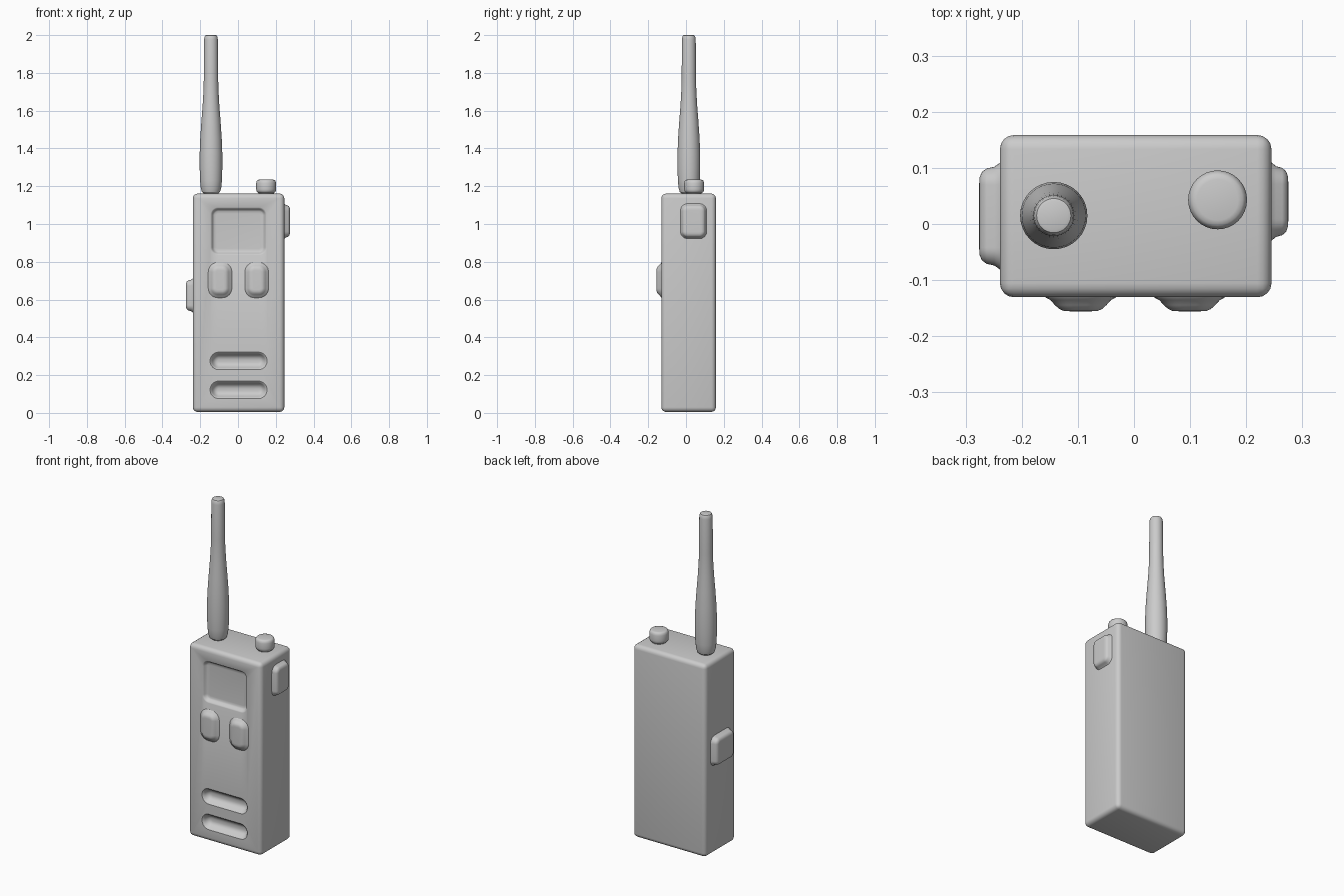
import bpy, bmesh
from math import pi, cos, sin

if "Cube" in bpy.data.objects:
    bpy.data.objects.remove(bpy.data.objects["Cube"])

FRONT, RIGHT, LEFT, UP = (pi/2, 0, 0), (pi/2, 0, pi/2), (pi/2, 0, -pi/2), (0, 0, 0)


def smooth(ob, angle=35):
    bpy.ops.object.select_all(action='DESELECT')
    ob.select_set(True)
    bpy.context.view_layer.objects.active = ob
    bpy.ops.object.shade_smooth_by_angle(angle=angle * pi / 180)


def loft(name, loc, rot, w, h, r, profile, n=8):
    """Rounded-rectangle rings stacked along a (inset, height) profile, capped."""
    bm = bmesh.new()
    rings = []
    for inset, z in profile:
        a, b = w / 2 - inset, h / 2 - inset
        rr = min(max(r - inset, 0.004), a, b)
        ring = []
        for q, (sx, sy) in enumerate(((1, 1), (-1, 1), (-1, -1), (1, -1))):
            for i in range(n + 1):
                t = (q + i / n) * pi / 2
                ring.append(bm.verts.new((sx * (a - rr) + rr * cos(t),
                                          sy * (b - rr) + rr * sin(t), z)))
        rings.append(ring)
    for lo, hi in zip(rings, rings[1:]):
        for i in range(len(lo)):
            j = (i + 1) % len(lo)
            bm.faces.new((lo[i], lo[j], hi[j], hi[i]))
    bm.faces.new(rings[0][::-1])
    bm.faces.new(rings[-1])
    bmesh.ops.remove_doubles(bm, verts=bm.verts, dist=1e-5)
    bmesh.ops.recalc_face_normals(bm, faces=bm.faces)
    me = bpy.data.meshes.new(name)
    bm.to_mesh(me)
    bm.free()
    ob = bpy.data.objects.new(name, me)
    ob.location, ob.rotation_euler = loc, rot
    bpy.context.collection.objects.link(ob)
    smooth(ob)
    return ob


# Body: softly bevelled box
bpy.ops.mesh.primitive_cube_add(size=1, location=(0.003, 0.014, 0.583))
body = bpy.context.object
body.name = "body"
body.scale = (0.484, 0.289, 1.156)
bpy.ops.object.transform_apply(location=False, rotation=False, scale=True)
bev = body.modifiers.new("bevel", 'BEVEL')
bev.width, bev.segments = 0.025, 4

# Recesses in the front: screen and two speaker slots, with rounded lips
FY = -0.1305
screen = [(0.032, -0.022), (0.02, -0.021), (0.013, -0.017), (0.008, -0.008),
          (0.003, -0.002), (-0.004, 0.001), (-0.004, 0.03)]
slot = [(0.036, -0.036), (0.026, -0.034), (0.016, -0.027), (0.008, -0.014),
        (0.002, -0.004), (-0.005, 0.001), (-0.005, 0.03)]
cutters = [loft("screen_cutter", (0.003, FY, 0.962), FRONT, 0.295, 0.25, 0.04, screen)]
for z in (0.275, 0.122):
    cutters.append(loft("slot_cutter", (0.003, FY, z), FRONT, 0.295, 0.086, 0.043, slot))
for c in cutters:
    c.hide_render = True
    m = body.modifiers.new("cut", 'BOOLEAN')
    m.operation, m.object, m.solver = 'DIFFERENCE', c, 'EXACT'
bpy.context.view_layer.update()
baked = bpy.data.meshes.new_from_object(
    body.evaluated_get(bpy.context.evaluated_depsgraph_get()))
body.modifiers.clear()
body.data = baked
for c in cutters:
    bpy.data.objects.remove(c)
smooth(body)

# Raised buttons on front and both sides
key = [(-0.012, -0.006), (-0.008, 0.001), (0.0, 0.005), (0.008, 0.014),
       (0.016, 0.021), (0.024, 0.0245), (0.034, 0.025)]
for side, x in (("left", -0.095), ("right", 0.099)):
    loft(side + "_front_button", (x, FY, 0.703), FRONT, 0.108, 0.17, 0.042, key)
side_key = [(-0.014, -0.006), (-0.008, 0.002), (-0.002, 0.009), (0.001, 0.02),
            (0.007, 0.027), (0.017, 0.0305), (0.027, 0.031)]
loft("right_side_button", (0.244, 0.04, 1.015), RIGHT, 0.122, 0.168, 0.03, side_key)
left_key = [(i, z * 1.22) for i, z in side_key]
loft("left_side_button", (-0.238, 0.014, 0.622), LEFT, 0.172, 0.162, 0.03, left_key)

# Antenna and knob: round lofts, inset measured from the widest radius
antenna = [(0.03, 1.15), (0.02, 1.164), (0.012, 1.17), (0.006, 1.19), (0.002, 1.23),
           (0.0, 1.3), (0.0, 1.37), (0.003, 1.45), (0.009, 1.54), (0.016, 1.63),
           (0.0205, 1.71), (0.022, 1.77), (0.0235, 1.975), (0.0255, 1.99),
           (0.0295, 1.998), (0.035, 2.0)]
loft("antenna", (-0.143, 0.015, 0), UP, 0.12, 0.12, 0.06, antenna)
knob = [(0.014, 1.15), (0.012, 1.164), (0.005, 1.169), (0.001, 1.175), (0, 1.185),
        (0, 1.217), (0.003, 1.228), (0.008, 1.233), (0.016, 1.235)]
loft("knob", (0.149, 0.043, 0), UP, 0.105, 0.105, 0.0525, knob)
